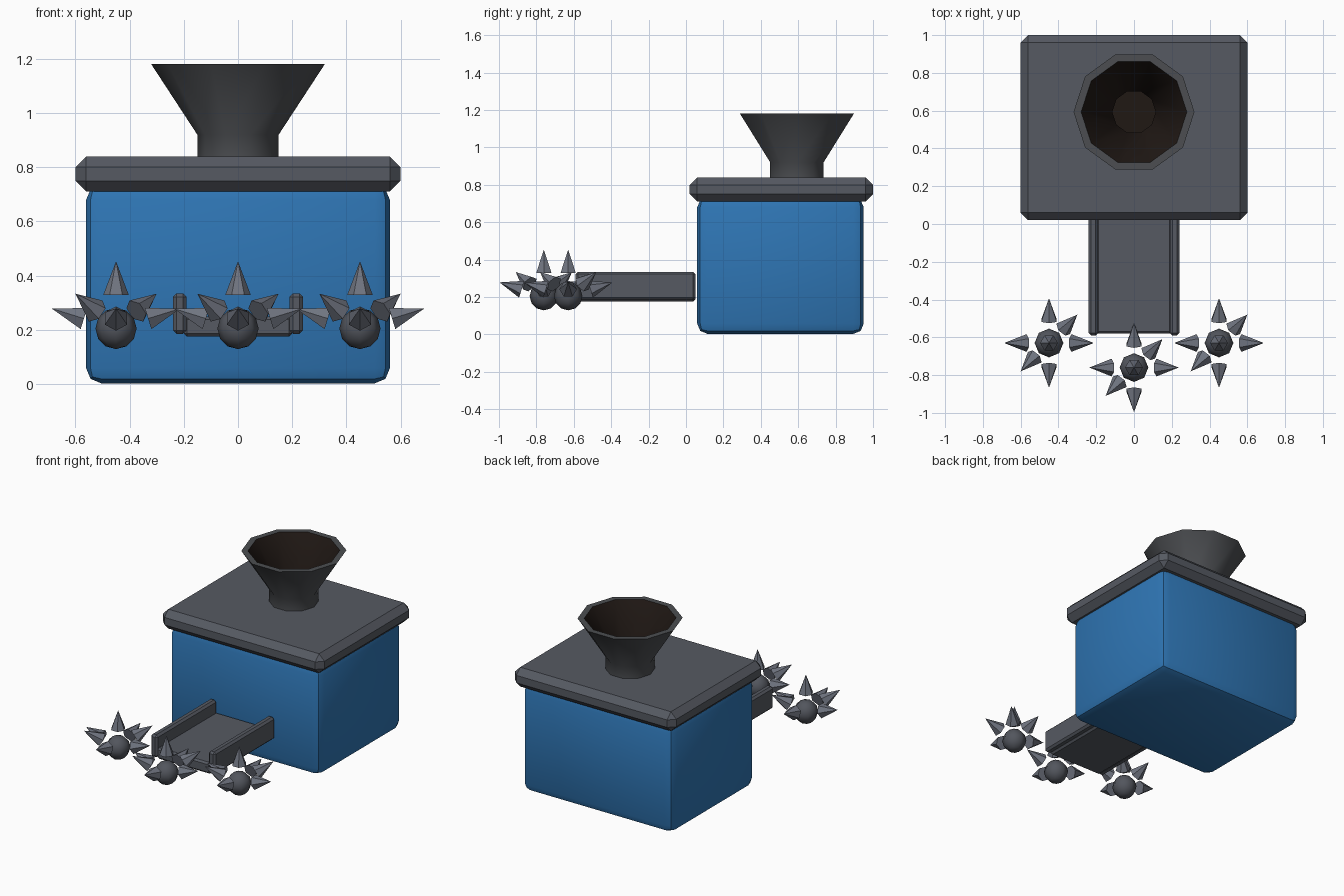
import bpy, bmesh, math
from mathutils import Vector, Matrix

if "Cube" in bpy.data.objects:
    bpy.data.objects.remove(bpy.data.objects["Cube"])

# Linear colours
METAL = (0.092, 0.101, 0.122)
FUNNEL_GREY = (0.072, 0.076, 0.083)
BALL_GREY = (0.085, 0.092, 0.11)
SPIKE_GREY = (0.16, 0.175, 0.215)
BLUE = (0.028, 0.18, 0.46)
DARK = (0.014, 0.009, 0.007)


def finish(name, bm, color, smooth=None):
    bmesh.ops.recalc_face_normals(bm, faces=bm.faces)
    me = bpy.data.meshes.new(name)
    bm.to_mesh(me)
    bm.free()
    ob = bpy.data.objects.new(name, me)
    bpy.context.collection.objects.link(ob)
    mat = bpy.data.materials.new(name + "_colour")
    mat.diffuse_color = (*color, 1)
    mat.use_nodes = True
    mat.node_tree.nodes["Principled BSDF"].inputs["Base Color"].default_value = mat.diffuse_color
    me.materials.append(mat)
    if smooth:
        bpy.ops.object.select_all(action='DESELECT')
        ob.select_set(True)
        bpy.context.view_layer.objects.active = ob
        bpy.ops.object.shade_smooth_by_angle(angle=math.radians(smooth))
    return ob


def box(name, lo, hi, bevel, segments=1, color=METAL, smooth=None):
    lo, hi = Vector(lo), Vector(hi)
    bm = bmesh.new()
    bmesh.ops.create_cube(bm, size=1, matrix=Matrix.Translation((lo + hi) / 2)
                          @ Matrix.Diagonal((*(hi - lo), 1)))
    bmesh.ops.bevel(bm, geom=bm.edges[:], offset=bevel, segments=segments,
                    profile=0.5, affect='EDGES')
    return finish(name, bm, color, smooth)


def lathe(name, profile, sides, centre, color, cap_end=False, smooth=40):
    bm = bmesh.new()
    rings = [[bm.verts.new((centre[0] + r * math.cos(2 * math.pi * i / sides),
                            centre[1] + r * math.sin(2 * math.pi * i / sides), z))
              for i in range(sides)] for r, z in profile]
    for a, b in zip(rings, rings[1:]):
        for i in range(sides):
            j = (i + 1) % sides
            bm.faces.new((a[i], a[j], b[j], b[i]))
    if cap_end:
        bm.faces.new(rings[-1])
    return finish(name, bm, color, smooth)


# Blue body (crease along the middle of its bevels) and overhanging lid
box("body", (-0.56, 0.06, 0.003), (0.56, 0.95, 0.735), 0.055, 2, BLUE, 30)
box("lid", (-0.6, 0.02, 0.71), (0.6, 1.0, 0.84), 0.04)

# Funnel shell with flat rim, and its dark lining
FUNNEL = (0, 0.593)
lathe("funnel", [(0.15, 0.83), (0.15, 0.92), (0.32, 1.18), (0.28, 1.18)],
      10, FUNNEL, FUNNEL_GREY)
lining = lathe("funnel_lining", [(0.28, 1.18), (0.115, 0.92), (0.115, 0.86)],
               10, FUNNEL, DARK, cap_end=True)
# lining is seen from inside, so its normals point to the axis
lining.data.flip_normals()

# Output chute
box("chute_floor", (-0.2, -0.58, 0.175), (0.2, 0.05, 0.25), 0.012)
for side, name in ((-1, "left"), (1, "right")):
    xs = sorted((side * 0.19, side * 0.24))
    box(f"chute_rail_{name}", (xs[0], -0.59, 0.185), (xs[1], 0.05, 0.335), 0.013)

# Spiked balls: ball core plus floating six-sided spikes pointing outwards
UP = Vector((0, 0, 1))
SPIKES = [(0, 0, 1), (1, 0, 0.31), (-1, 0, 0.31), (0, 1, 0.31), (0, -1, 0.31),
          (0.7, 0.7, 0.6), (-0.7, -0.7, 0.6)]
for n, (x, y) in enumerate([(-0.45, -0.63), (0, -0.76), (0.45, -0.63)], 1):
    c = Vector((x, y, 0.205))
    bm = bmesh.new()
    bmesh.ops.create_uvsphere(bm, u_segments=8, v_segments=6, radius=0.076,
                              matrix=Matrix.Translation(c))
    finish(f"spike_ball_{n}_core", bm, BALL_GREY, 60)
    bm = bmesh.new()
    for d in SPIKES:
        d = Vector(d).normalized()
        twist = math.radians(30 if d.z > 0.99 else 0)
        m = (Matrix.Translation(c + d * 0.186)
             @ UP.rotation_difference(d).to_matrix().to_4x4()
             @ Matrix.Rotation(twist, 4, 'Z'))
        bmesh.ops.create_cone(bm, cap_ends=True, segments=6, radius1=0.047,
                              radius2=0, depth=0.124, matrix=m)
    bmesh.ops.remove_doubles(bm, verts=bm.verts, dist=0.0005)
    finish(f"spike_ball_{n}_spikes", bm, SPIKE_GREY)
